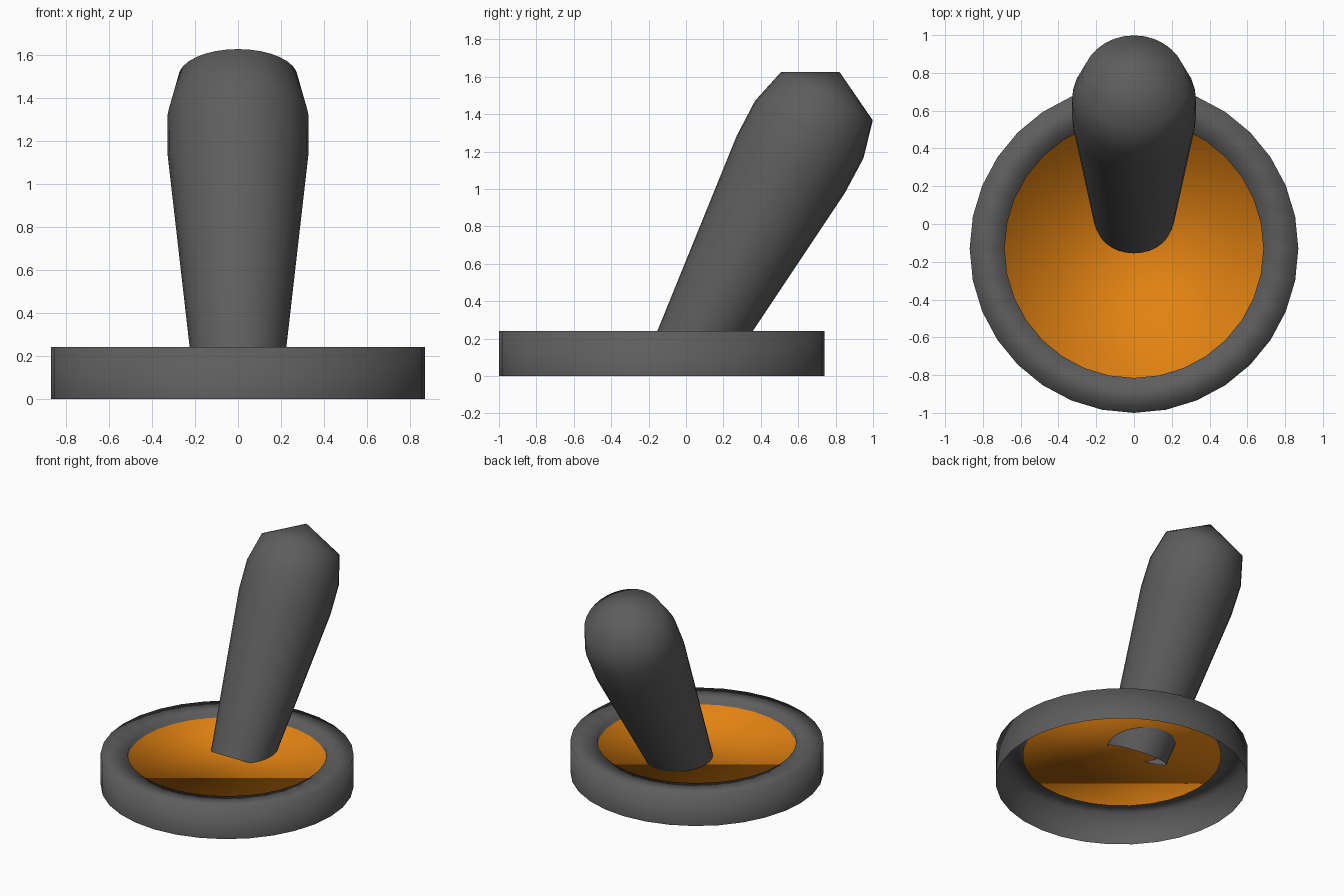
import bpy, math
from mathutils import Matrix, Vector

if "Cube" in bpy.data.objects:
    bpy.data.objects.remove(bpy.data.objects["Cube"])

SIDES = 32


def material(name, rgb):
    m = bpy.data.materials.new(name)
    m.diffuse_color = (*rgb, 1.0)
    m.use_nodes = True
    m.node_tree.nodes["Principled BSDF"].inputs["Base Color"].default_value = m.diffuse_color
    return m


dark_grey = material("dark_grey", (0.11, 0.11, 0.11))
orange = material("orange", (0.76, 0.225, 0.006))


def lathe(name, profile, matrix, mats, cap=None, apex=None):
    """Revolve (radius, height) points; close the end with a flat cap or a fan."""
    verts, faces = [], []
    for r, h in profile:
        for i in range(SIDES):
            a = 2 * math.pi * i / SIDES
            verts.append(matrix @ Vector((r * math.cos(a), r * math.sin(a), h)))
    for k in range(len(profile) - 1):
        for i in range(SIDES):
            j = (i + 1) % SIDES
            a, b = k * SIDES, (k + 1) * SIDES
            faces.append((a + i, a + j, b + j, b + i))
    last = (len(profile) - 1) * SIDES
    if apex is not None:
        verts.append(matrix @ Vector((0, 0, apex)))
        faces += [(last + i, last + (i + 1) % SIDES, len(verts) - 1) for i in range(SIDES)]
    if cap is not None:
        faces.append(tuple(last + i for i in range(SIDES)))
    mesh = bpy.data.meshes.new(name)
    mesh.from_pydata(verts, [], faces)
    for m in mats:
        mesh.materials.append(m)
    for p in mesh.polygons:
        p.use_smooth = True
    if cap is not None:
        mesh.polygons[-1].material_index = cap
    ob = bpy.data.objects.new(name, mesh)
    bpy.context.collection.objects.link(ob)
    return ob


# Base: open-bottomed ring with a recessed orange disc
lathe("base_ring", [(0.87, 0), (0.87, 0.24), (0.685, 0.24), (0.685, 0.2)],
      Matrix.Translation((0, -0.13, 0)), [dark_grey, orange], cap=1)

# Stick: hollow tapered handle leaning backwards, with a faceted domed tip
lean = Matrix.Translation((0, 0.033, 0.136)) @ Matrix.Rotation(math.radians(-27.9), 4, 'X')
lathe("stick", [(0.213, 0), (0.327, 1.126), (0.328, 1.338), (0.277, 1.54)],
      lean, [dark_grey], apex=1.685)
